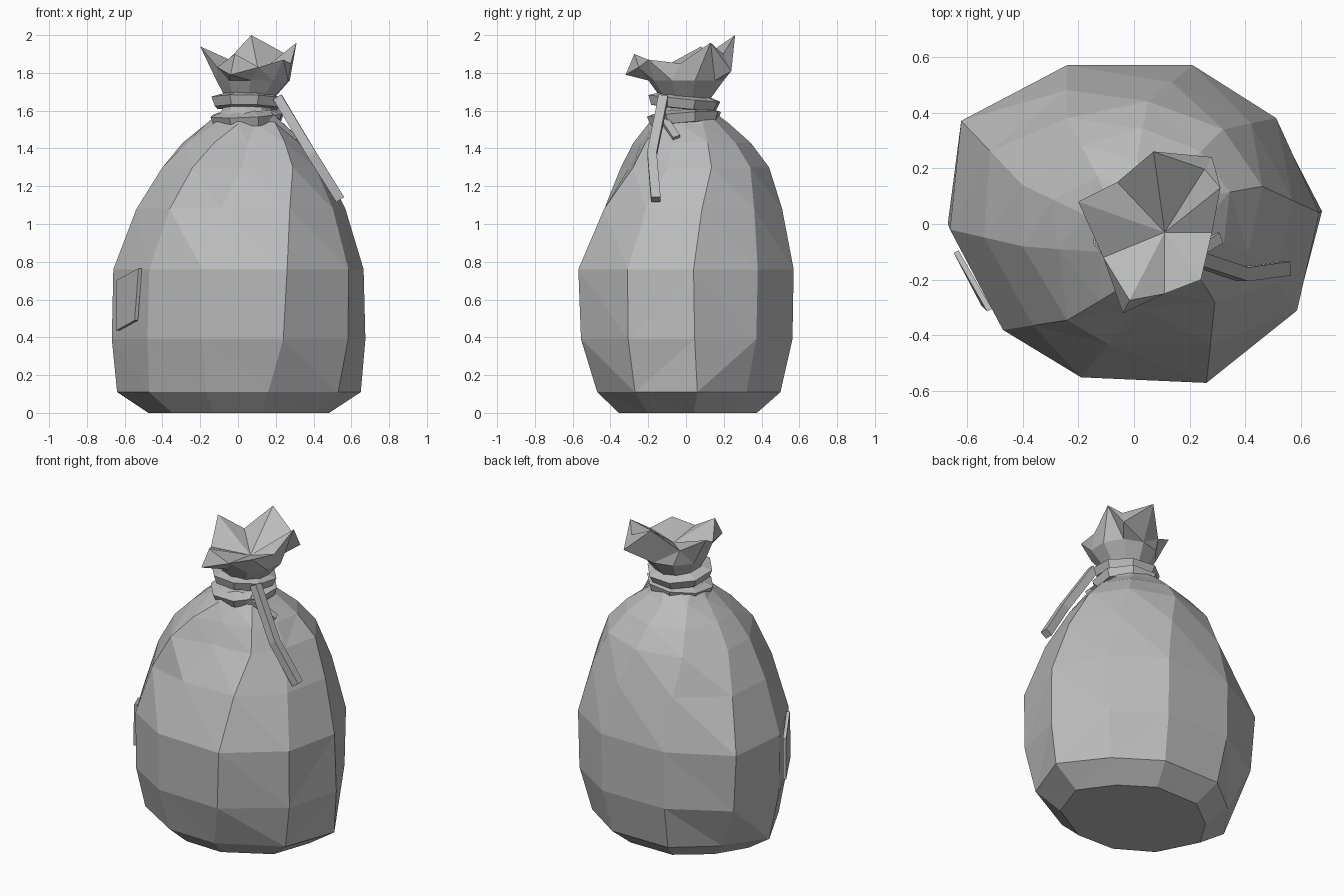
import bpy, bmesh, math
from mathutils import Vector, Matrix

if "Cube" in bpy.data.objects:
    bpy.data.objects.remove(bpy.data.objects["Cube"])

cloth = bpy.data.materials.new("plain grey")
cloth.use_nodes = True
grey = (0.5, 0.5, 0.5, 1)
cloth.diffuse_color = grey
cloth.node_tree.nodes["Principled BSDF"].inputs["Base Color"].default_value = grey


def finish(name, bm, triangulate=False):
    """Turn a bmesh into a flat shaded object."""
    if triangulate:
        bmesh.ops.triangulate(bm, faces=[f for f in bm.faces if len(f.verts) == 4])
    bmesh.ops.recalc_face_normals(bm, faces=bm.faces)
    mesh = bpy.data.meshes.new(name)
    bm.to_mesh(mesh)
    bm.free()
    mesh.materials.append(cloth)
    obj = bpy.data.objects.new(name, mesh)
    bpy.context.collection.objects.link(obj)
    return obj


def loft(bm, rings, cap_start=True, cap_end=True):
    """Skin a list of rings that share one point count."""
    loops = [[bm.verts.new(p) for p in ring] for ring in rings]
    n = len(loops[0])
    for low, high in zip(loops, loops[1:]):
        for i in range(n):
            j = (i + 1) % n
            bm.faces.new((low[i], low[j], high[j], high[i]))
    if cap_start:
        bm.faces.new(loops[0][::-1])
    if cap_end:
        bm.faces.new(loops[-1])
    return loops


# Sack body: four outlines, blended at the heights between them
foot = [(.65, .06), (.45, .32), (.18, .5), (-.22, .5), (-.47, .3),
        (-.64, .06), (-.47, -.28), (-.17, -.46), (.16, -.47), (.53, -.27)]
belly = [(.665, .04), (.51, .38), (.21, .57), (-.24, .57), (-.62, .37),
         (-.66, -.02), (-.47, -.38), (-.19, -.55), (.26, -.57), (.585, -.31)]
shoulder = [(.46, .135), (.32, .34), (.05, .44), (-.24, .38), (-.4, .14),
            (-.4, -.08), (-.24, -.345), (.02, -.3), (.29, -.28), (.41, -.1)]
collar = [(.21, .09), (.15, .17), (.01, .23), (-.13, .17), (-.17, .03),
          (-.12, -.1), (0, -.2), (.09, -.17), (.2, -.14), (.22, -.03)]


def body_ring(z, start, end, blend, scale=1):
    ring = []
    for a, b in zip(start, end):
        p = Vector(a).lerp(Vector(b), blend) * scale
        ring.append((p.x, p.y, z))
    return ring


def neck_ring(z, radius, centre_x=.05):
    turn = [math.radians(36 * i + 14) for i in range(10)]
    return [(centre_x + radius * math.cos(t), radius * math.sin(t), z) for t in turn]


bm = bmesh.new()
loft(bm, [
    body_ring(0, foot, belly, .1, .74),
    body_ring(.11, foot, belly, 0),
    body_ring(.39, foot, belly, .75, 1.02),
    body_ring(.76, belly, shoulder, 0),
    body_ring(1.08, belly, shoulder, .47),
    body_ring(1.3, shoulder, collar, 0),
    body_ring(1.43, shoulder, collar, .48, 1.01),
    body_ring(1.53, collar, collar, 0),
    neck_ring(1.6, .14),
    neck_ring(1.67, .12),
], cap_end=False)
finish("sack_body", bm, True)

# Gathered mouth: ragged rim, drooping corners folded over a crest, dip inside
rim = [(.31, .13, 1.96), (.28, .24, 1.81), (.07, .26, 2), (-.06, .15, 1.86),
       (-.2, .08, 1.94), (-.11, -.12, 1.83), (-.04, -.32, 1.79),
       (.11, -.25, 1.83), (.24, -.2, 1.87), (.28, -.03, 1.85)]
dip_point = Vector((.11, -.03, 1.8))
crest = [Vector(p).lerp(dip_point, .16) for p in rim]
for p in crest:
    if p.z < 1.82:
        p.z = 1.9
bm = bmesh.new()
loops = loft(bm, [
    neck_ring(1.65, .12, .06),
    neck_ring(1.76, .2, .08),
    rim,
    crest,
], cap_start=False, cap_end=False)
dip = bm.verts.new(dip_point)
for a, b in zip(loops[-1], loops[-1][1:] + loops[-1][:1]):
    bm.faces.new((a, b, dip))
finish("sack_mouth", bm, True)


# Cord wound twice around the neck
def cord_loop(name, z, radius, tilt_x, tilt_y):
    profile = ((-.06, -.04), (0, -.035), (.02, .015), (-.06, .04))
    rings = []
    for i in range(8):
        t = math.tau * i / 8 + .3
        out = Vector((math.cos(t), math.sin(t), 0))
        rings.append([out * (radius + dr) + Vector((0, 0, dz)) for dr, dz in profile])
    bm = bmesh.new()
    loft(bm, rings + rings[:1], False, False)
    bmesh.ops.remove_doubles(bm, verts=bm.verts, dist=.0001)
    spin = Matrix.Rotation(tilt_x, 4, 'X') @ Matrix.Rotation(tilt_y, 4, 'Y')
    bm.transform(Matrix.Translation((.05, -.01, z)) @ spin)
    finish(name, bm)


cord_loop("cord_loop_lower", 1.565, .185, .08, -.05)
cord_loop("cord_loop_upper", 1.65, .18, -.1, .02)


# Loose cord ends
def cord_end(name, path, width):
    points = [Vector(p) for p in path]
    rings = []
    for i, p in enumerate(points):
        along = (points[min(i + 1, len(points) - 1)] - points[max(i - 1, 0)]).normalized()
        side = along.cross(Vector((1, 0, 1))).normalized() * width / 2
        lift = along.cross(side).normalized() * width / 2
        rings.append([p + side + lift, p - side + lift, p - side - lift, p + side - lift])
    bm = bmesh.new()
    loft(bm, rings)
    finish(name, bm)


cord_end("cord_end_long", [(.21, -.12, 1.67), (.39, -.18, 1.37), (.54, -.16, 1.13)], .05)
cord_end("cord_end_short", [(.17, -.13, 1.57), (.3, -.05, 1.45)], .04)

# Patch sewn on the side
corners = [(-.64, -.1, .7), (-.52, -.31, .765), (-.54, -.29, .49), (-.64, -.1, .435)]
outward = Vector((-.89, -.45, 0)) * .02
bm = bmesh.new()
loft(bm, [[Vector(c) - outward * .6 for c in corners], [Vector(c) + outward * .4 for c in corners]])
finish("side_patch", bm)
